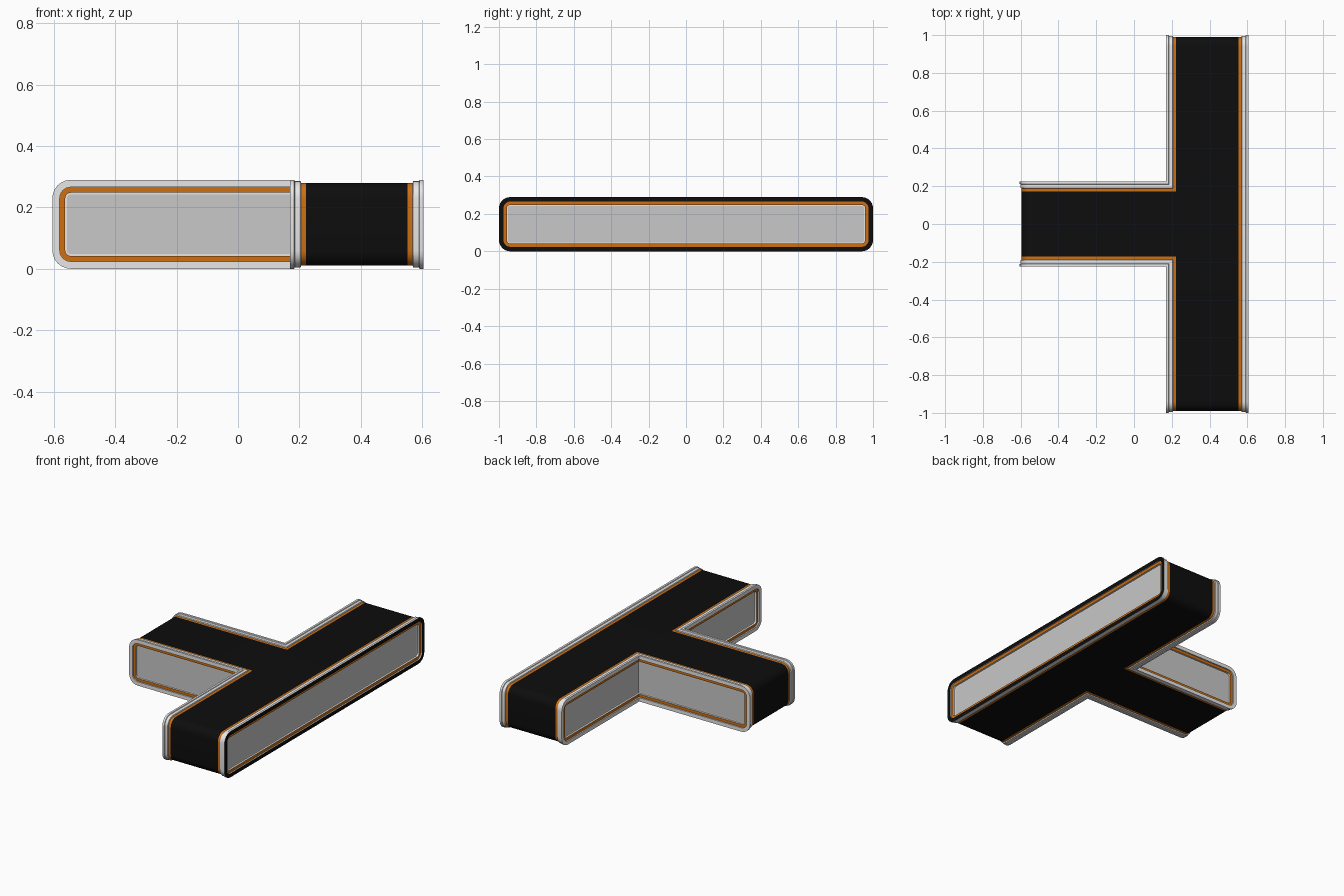
import bpy, bmesh, math
from mathutils import Vector

cube = bpy.data.objects.get("Cube")
if cube:
    bpy.data.objects.remove(cube)


def material(name, r, g, b):
    m = bpy.data.materials.new(name)
    m.use_nodes = True
    m.diffuse_color = (r, g, b, 1)
    m.node_tree.nodes["Principled BSDF"].inputs["Base Color"].default_value = (r, g, b, 1)
    return m


BLACK, ORANGE, RIM, PANEL = range(4)
MATS = [material("belt black", 0.004, 0.004, 0.004),
        material("trim orange", 0.62, 0.16, 0.006),
        material("rim light grey", 0.8, 0.8, 0.8),
        material("panel grey", 0.58, 0.58, 0.58)]

HEIGHT, RADIUS, ARC = 0.29, 0.06, 6
BELT_INSET, BELT_DEPTH = 0.01, 0.052

# Section from the belt edge round the rim to the panel: inset, depth, colour of the next band
RAIL = [(BELT_INSET, BELT_DEPTH, ORANGE), (BELT_INSET, 0.036, RIM),
        (0.004, 0.034, RIM), (0.004, 0.015, RIM), (0, 0.013, RIM), (0, 0, RIM),
        (0.024, 0, RIM), (0.024, 0.008, ORANGE), (0.042, 0.008, RIM),
        (0.042, 0.02, RIM), (0.048, 0.02, PANEL)]


def outline(length, inset, depth, closed):
    """Rounded outline in (u, z); an open one ends in a mitre that follows the depth."""
    r = max(RADIUS - inset, 0.012)

    def corner(u, z, start):
        return [(u + r * math.cos(a), z + r * math.sin(a))
                for a in (start - math.pi / 2 * i / ARC for i in range(ARC + 1))]

    lo, hi = inset + r, HEIGHT - inset - r
    free_end = corner(lo, lo, -math.pi / 2) + corner(lo, hi, math.pi)
    if closed:
        far = length - lo
        return free_end + corner(far, hi, math.pi / 2) + corner(far, lo, 0)
    end = length + min(depth, BELT_DEPTH)
    return [(end, inset)] + free_end + [(end, HEIGHT - inset)]


def loft(name, section, length, place, closed=False, panel=True):
    """Skin the outlines of a section; place maps (u, depth, z) to the model."""
    bm = bmesh.new()
    rings = [[bm.verts.new(place(u, d, z)) for u, z in outline(length, i, d, closed)]
             for i, d, _ in section]
    count = len(rings[0])
    for a, b, (_, _, colour) in zip(rings, rings[1:], section):
        for k in range(count if closed else count - 1):
            n = (k + 1) % count
            bm.faces.new((a[k], a[n], b[n], b[k])).material_index = colour
    if panel:
        bm.faces.new(rings[-1]).material_index = section[-1][2]
    # Turn the whole skin outward
    bm.normal_update()
    top = max(bm.faces, key=lambda f: f.calc_center_median().z)
    if top.normal.z < 0:
        bmesh.ops.reverse_faces(bm, faces=bm.faces[:])
    mesh = bpy.data.meshes.new(name)
    bm.to_mesh(mesh)
    bm.free()
    for m in MATS:
        mesh.materials.append(m)
    obj = bpy.data.objects.new(name, mesh)
    bpy.context.collection.objects.link(obj)
    bpy.ops.object.select_all(action='DESELECT')
    obj.select_set(True)
    bpy.context.view_layer.objects.active = obj
    bpy.ops.object.shade_smooth_by_angle(angle=math.radians(30))
    return obj


# Plan sizes of the T
STEM_END, BAR_INNER, BAR_OUTER = -0.605, 0.17, 0.605
STEM_HALF, BAR_HALF = 0.225, 1.0
STEM_LEN, WING_LEN = BAR_INNER - STEM_END, BAR_HALF - STEM_HALF

# Mitred rails on both sides of the stem and on the inner side of each wing
for label, s in (("front", -1), ("back", 1)):
    loft(f"stem_{label}_rail", RAIL, STEM_LEN,
         lambda u, d, z: Vector((STEM_END + u, s * (STEM_HALF - d), z)))
    loft(f"wing_{label}_rail", RAIL, WING_LEN,
         lambda u, d, z: Vector((BAR_INNER + d, s * (BAR_HALF - u), z)))

# Long outer rail with a black front edge
outer_rail = [(i, d, BLACK if (i, d) == (0, 0) else c) for i, d, c in RAIL]


def bar_place(u, d, z):
    return Vector((BAR_OUTER - d, u - BAR_HALF, z))


loft("bar_outer_rail", outer_rail, 2 * BAR_HALF, bar_place, closed=True)


# Belts, wrapped round the free ends
def belt_section(width):
    return [(BELT_INSET, BELT_DEPTH, BLACK), (BELT_INSET, width - BELT_DEPTH, BLACK)]


loft("bar_belt", belt_section(BAR_OUTER - BAR_INNER), 2 * BAR_HALF, bar_place,
     closed=True, panel=False)
loft("stem_belt", belt_section(2 * STEM_HALF), STEM_LEN,
     lambda u, d, z: Vector((STEM_END + u, STEM_HALF - d, z)), panel=False)
